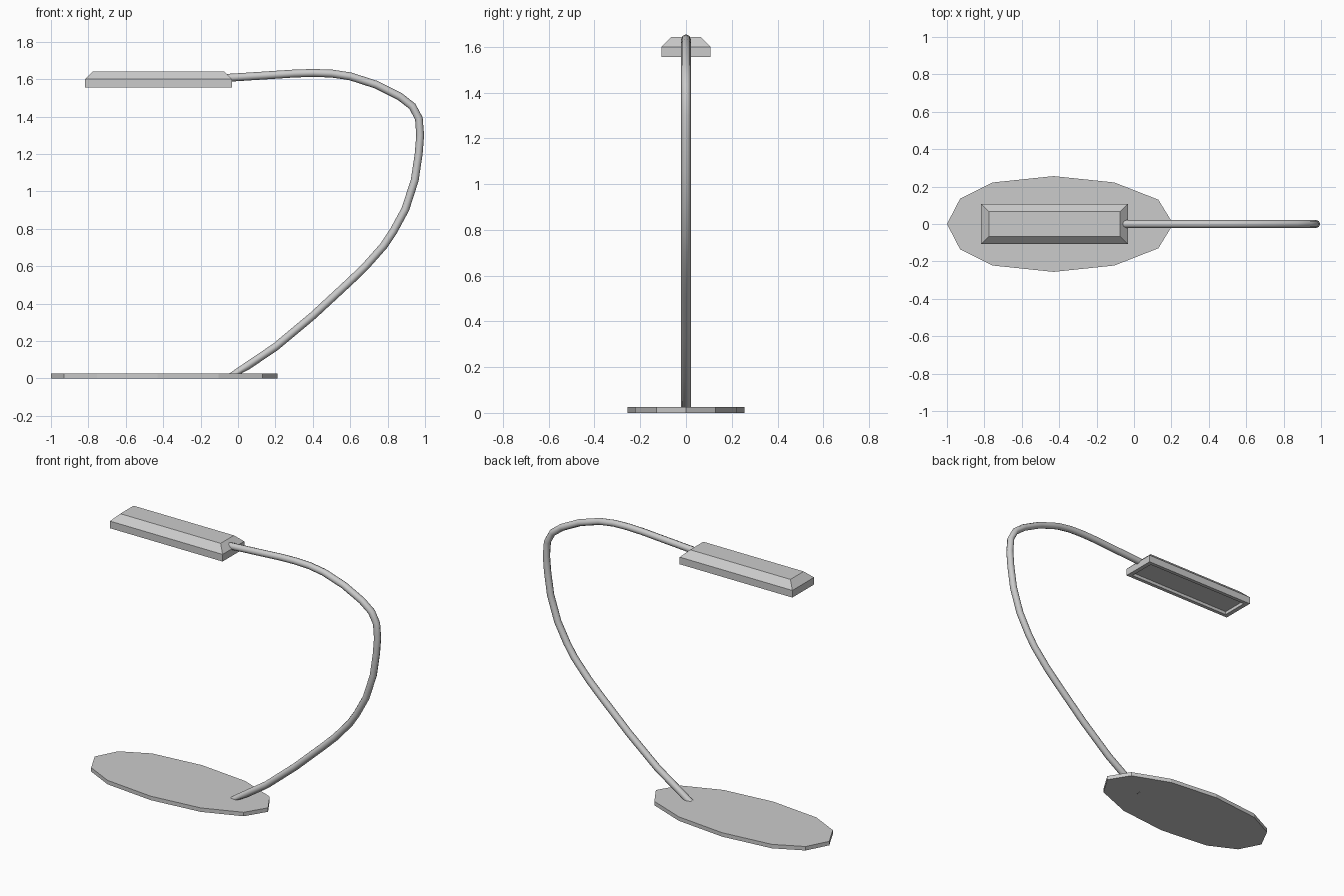
import bpy, bmesh

if "Cube" in bpy.data.objects:
    bpy.data.objects.remove(bpy.data.objects["Cube"])


def make_object(name, bm):
    bmesh.ops.recalc_face_normals(bm, faces=bm.faces)
    mesh = bpy.data.meshes.new(name)
    bm.to_mesh(mesh)
    bm.free()
    obj = bpy.data.objects.new(name, mesh)
    bpy.context.collection.objects.link(obj)
    return obj


def loft(name, rings):
    """Join successive vertex rings and cap both ends."""
    bm = bmesh.new()
    loops = [[bm.verts.new(p) for p in ring] for ring in rings]
    for a, b in zip(loops, loops[1:]):
        n = len(a)
        for i in range(n):
            j = (i + 1) % n
            bm.faces.new((a[i], a[j], b[j], b[i]))
    bm.faces.new(loops[0])
    bm.faces.new(loops[-1])
    return make_object(name, bm)


def rect(x0, x1, y, z):
    return [(x0, -y, z), (x1, -y, z), (x1, y, z), (x0, y, z)]


# Flat twelve-sided base plate, mirrored across y
half = [(-1.0, 0), (-0.93, 0.135), (-0.755, 0.222), (-0.43, 0.256),
        (-0.105, 0.222), (0.13, 0.13), (0.21, 0)]
outline = half + [(x, -y) for x, y in reversed(half[1:-1])]
loft("base", [[(x, y, z) for x, y in outline] for z in (0.0, 0.025)])

# Lamp head: recessed underside, rim, straight sides, chamfered top
loft("lamp_head", [
    rect(-0.79, -0.06, 0.085, 1.575),
    rect(-0.79, -0.06, 0.085, 1.555),
    rect(-0.818, -0.032, 0.108, 1.555),
    rect(-0.818, -0.032, 0.108, 1.600),
    rect(-0.775, -0.075, 0.066, 1.642),
])

# Bent tube arm swept along a path in the xz plane
path = [(-0.045, 0.002), (0.05, 0.067), (0.2, 0.168), (0.4, 0.335), (0.6, 0.52),
        (0.68, 0.597), (0.78, 0.71), (0.83, 0.785), (0.895, 0.905),
        (0.945, 1.06), (0.966, 1.2), (0.974, 1.3), (0.967, 1.39),
        (0.932, 1.455), (0.865, 1.507), (0.74, 1.57), (0.6, 1.615),
        (0.5, 1.63), (0.4, 1.633), (0.3, 1.63), (0.15, 1.62), (-0.07, 1.606)]
curve = bpy.data.curves.new("arm", 'CURVE')
curve.dimensions = '3D'
curve.bevel_depth = 0.021
curve.bevel_resolution = 2
curve.use_fill_caps = True
spline = curve.splines.new('POLY')
spline.points.add(len(path) - 1)
for point, (x, z) in zip(spline.points, path):
    point.co = (x, 0, z, 1)
arm = bpy.data.objects.new("arm", curve)
bpy.context.collection.objects.link(arm)
bpy.context.view_layer.objects.active = arm
arm.select_set(True)
bpy.ops.object.convert(target='MESH')
bpy.ops.object.shade_smooth_by_angle(angle=0.9)

# Keep the arm's foot from poking below the ground plane
for v in bpy.context.object.data.vertices:
    v.co.z = max(v.co.z, -0.001)
